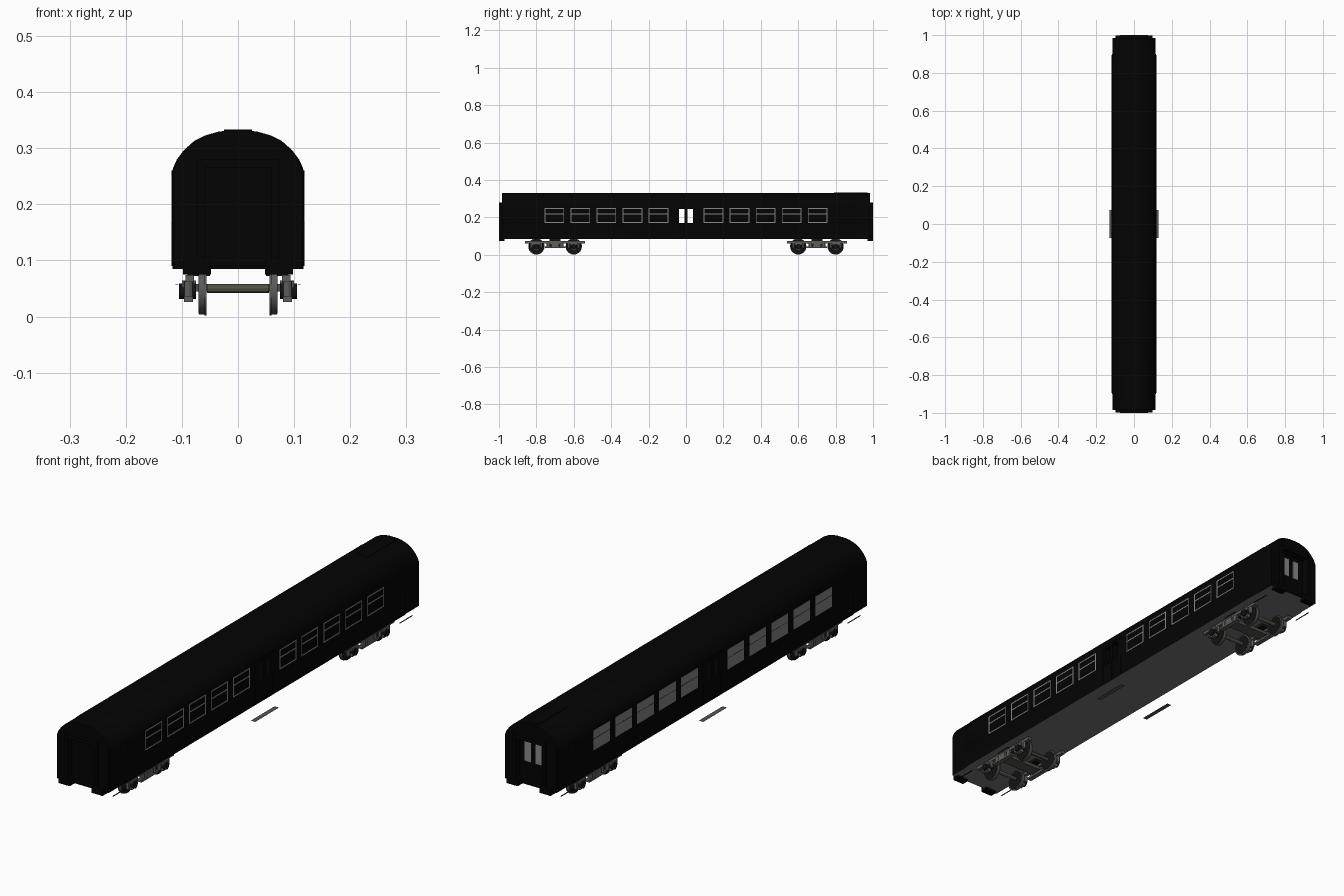
import bpy, bmesh, math
from mathutils import Matrix, Vector

if "Cube" in bpy.data.objects:
    bpy.data.objects.remove(bpy.data.objects["Cube"])


def material(name, r, g, b):
    m = bpy.data.materials.new(name)
    m.diffuse_color = (r, g, b, 1)
    m.use_nodes = True
    m.node_tree.nodes["Principled BSDF"].inputs["Base Color"].default_value = m.diffuse_color
    return m


BLACK = material("body black", .001, .001, .001)
UNDER = material("underside grey", .165, .175, .165)
BOGIE = material("bogie grey", .11, .115, .105)
AXLE = material("axle olive grey", .08, .085, .06)
WHEEL = material("wheel dark", .006, .006, .006)
RIM = material("wheel rim grey", .1, .1, .1)
FRAME = material("window frame grey", .25, .25, .25)
GLASS = material("window grey", .22, .22, .22)
LIGHT = material("end window grey", .25, .25, .25)
STEP = material("step grey", .09, .09, .085)


def finish(name, bm, *mats):
    bmesh.ops.recalc_face_normals(bm, faces=bm.faces)
    me = bpy.data.meshes.new(name)
    bm.to_mesh(me)
    bm.free()
    for m in mats:
        me.materials.append(m)
    ob = bpy.data.objects.new(name, me)
    bpy.context.collection.objects.link(ob)
    return ob


def add_box(bm, x0, x1, y0, y1, z0, z1):
    mat = (Matrix.Translation(((x0 + x1) / 2, (y0 + y1) / 2, (z0 + z1) / 2))
           @ Matrix.Diagonal((abs(x1 - x0), abs(y1 - y0), abs(z1 - z0), 1)))
    bmesh.ops.create_cube(bm, size=1, matrix=mat)


def boxes(name, items, mat):
    bm = bmesh.new()
    for b in items:
        add_box(bm, *b)
    return finish(name, bm, mat)


def cylinders(name, items, mat, axis='X', seg=24):
    # each item: centre, radius, length
    bm = bmesh.new()
    rot = Matrix.Rotation(math.pi / 2, 4, 'Y') if axis == 'X' else Matrix.Identity(4)
    for c, r, l in items:
        bmesh.ops.create_cone(bm, cap_ends=True, segments=seg, radius1=r, radius2=r,
                              depth=l, matrix=Matrix.Translation(c) @ rot)
    ob = finish(name, bm, mat)
    smooth(ob)
    return ob


def smooth(ob):
    bpy.ops.object.select_all(action='DESELECT')
    bpy.context.view_layer.objects.active = ob
    ob.select_set(True)
    bpy.ops.object.shade_smooth_by_angle(angle=math.radians(30))


# Body: arched cross-section swept along y, slightly narrower at the ends
half = [(.117, .085), (.117, .17), (.118, .175), (.118, .25), (.116, .264), (.109, .28),
        (.096, .297), (.078, .313), (.058, .323), (.035, .3295), (.018, .3315)]
section = half + [(-x, z) for x, z in reversed(half)]
bm = bmesh.new()
rings = []
for y, s in ((-.985, .975), (-.9, .975), (-.895, 1), (.895, 1), (.9, .975), (.985, .975)):
    rings.append([bm.verts.new((x * s, y, z)) for x, z in section])
n = len(section)
for a, b in zip(rings, rings[1:]):
    for i in range(n):
        f = bm.faces.new((a[i], a[(i + 1) % n], b[(i + 1) % n], b[i]))
        f.material_index = 1 if i == n - 1 else 0      # floor
bm.faces.new(rings[0])
bm.faces.new(rings[-1])
body = finish("coach_body", bm, BLACK, UNDER)

# See-through door windows cut across the body, recessed end doors
cuts = [(-.2, .2, s * .009, s * .038, .171, .246) for s in (-1, 1)]
cuts += [(-.06, .06, s * .968, s * 1.1, .092, .265) for s in (-1, 1)]
cutter = boxes("opening_cutter", cuts, BLACK)
cutter.hide_render = True
mod = body.modifiers.new("openings", 'BOOLEAN')
mod.operation = 'DIFFERENCE'
mod.solver = 'EXACT'
mod.object = cutter
bpy.context.view_layer.objects.active = body
bpy.ops.object.modifier_apply(modifier=mod.name)
bpy.data.objects.remove(cutter)
smooth(body)

# Roof panel near the back end
boxes("roof_panel", [(-.025, .025, .79, .97, .32, .333)], BLACK)

# Side windows: framed dark panes on the right, grey panes on the left
centres = [s * c for s in (-1, 1) for c in (.147, .286, .426, .565, .704)]
HW, Z0, Z1, ZB, T = .053, .17, .25, .215, .005
bars, panes, sills = [], [], []
for y in centres:
    bars += [(.117, .1187, y - HW, y - HW + T, Z0, Z1), (.117, .1187, y + HW - T, y + HW, Z0, Z1)]
    bars += [(.117, .1187, y - HW + T, y + HW - T, z, z + T) for z in (Z0, ZB, Z1 - T)]
    panes.append((-.117, -.1185, y - HW, y + HW, Z0, Z1))
    sills.append((-.117, -.1188, y - HW, y + HW, ZB, ZB + .0015))
boxes("right_window_frames", bars, FRAME)
boxes("left_window_panes", panes, GLASS)
boxes("left_window_bars", sills, BLACK)

# Side door trims, door steps and thin rods near the ends
trim, steps, rods = [], [], []
for s in (-1, 1):
    trim += [(s * .116, s * .1185, y - .003, y + .003, .09, .26) for y in (-.055, 0, .055)]
    trim.append((s * .116, s * .1185, -.052, .052, .255, .26))
    steps.append((s * .11, s * .129, -.075, .075, .0278, .0282))
    rods += [(s * .107, s * .111, e * .87, e * .95, .057, .0585) for e in (-1, 1)]
boxes("side_door_trim", trim, BLACK)
boxes("door_steps", steps, STEP)
boxes("end_rods", rods, WHEEL)

# Ends: gangway frame, door windows and buffer blocks
for e, label in ((-1, "front"), (1, "back")):
    g = [(s * .06, s * .073, e * .98, e * 1.0, .09, .268) for s in (-1, 1)]
    g.append((-.073, .073, e * .98, e * 1.0, .265, .28))
    boxes(label + "_gangway", g, BLACK)
    boxes(label + "_buffers", [(s * .048, s * .098, e * .97, e * .999, .075, .1) for s in (-1, 1)], BLACK)
    boxes(label + "_door_windows",
          [(s * .01, s * .037, e * .96, e * .970, .17, .248) for s in (-1, 1)],
          LIGHT if e == 1 else BLACK)

# Bogies
WZ = .045
for e, label in ((-1, "front"), (1, "back")):
    c = e * .7
    wheels, rims, axles, hubs, springs, frame = [], [], [], [], [], []
    for d in (-.1, .1):
        y = c + d
        axles.append((Vector((0, y, WZ + .005)), .008, .11))
        for s in (-1, 1):
            rims.append((Vector((s * .064, y, WZ)), .041, .011))
            rims.append((Vector((s * .058, y, WZ)), .0435, .003))
            wheels.append((Vector((s * .0635, y, WZ)), .0395, .0146))     # dark disc faces
            hubs.append((Vector((s * .09, y, WZ)), .014, .03))
            frame.append((s * .078, s * .1, y - .02, y + .02, .052, .064))     # axle box top
            frame.append((s * .08, s * .096, y - .012, y + .012, .026, .052))
            for k in (-.026, .026):
                springs.append((Vector((s * .088, y + k, .05)), .008, .028))
    for s in (-1, 1):
        frame += [(s * .078, s * .094, c - .16, c + .16, .062, .074),         # side beam
                  (s * .08, s * .1, c - .055, c + .055, .036, .044),
                  (s * .075, s * .1, c - .02, c + .02, .044, .064)]
        for k in (-.035, .035):
            springs.append((Vector((s * .09, c + k, .053)), .01, .02))
    cylinders(label + "_wheels", wheels, WHEEL)
    cylinders(label + "_wheel_rims", rims, RIM)
    cylinders(label + "_axles", axles, AXLE, seg=12)
    cylinders(label + "_axle_hubs", hubs, WHEEL, seg=16)
    cylinders(label + "_springs", springs, BOGIE, axis='Z', seg=12)
    boxes(label + "_bogie_frame", frame, BOGIE)
    boxes(label + "_bogie_cross_beam", [(-.08, .08, c - .025, c + .025, .045, .058)], AXLE)
    boxes(label + "_bogie_mounts", [(s * .05, s * .09, c - .03, c + .03, .072, .087) for s in (-1, 1)], WHEEL)
